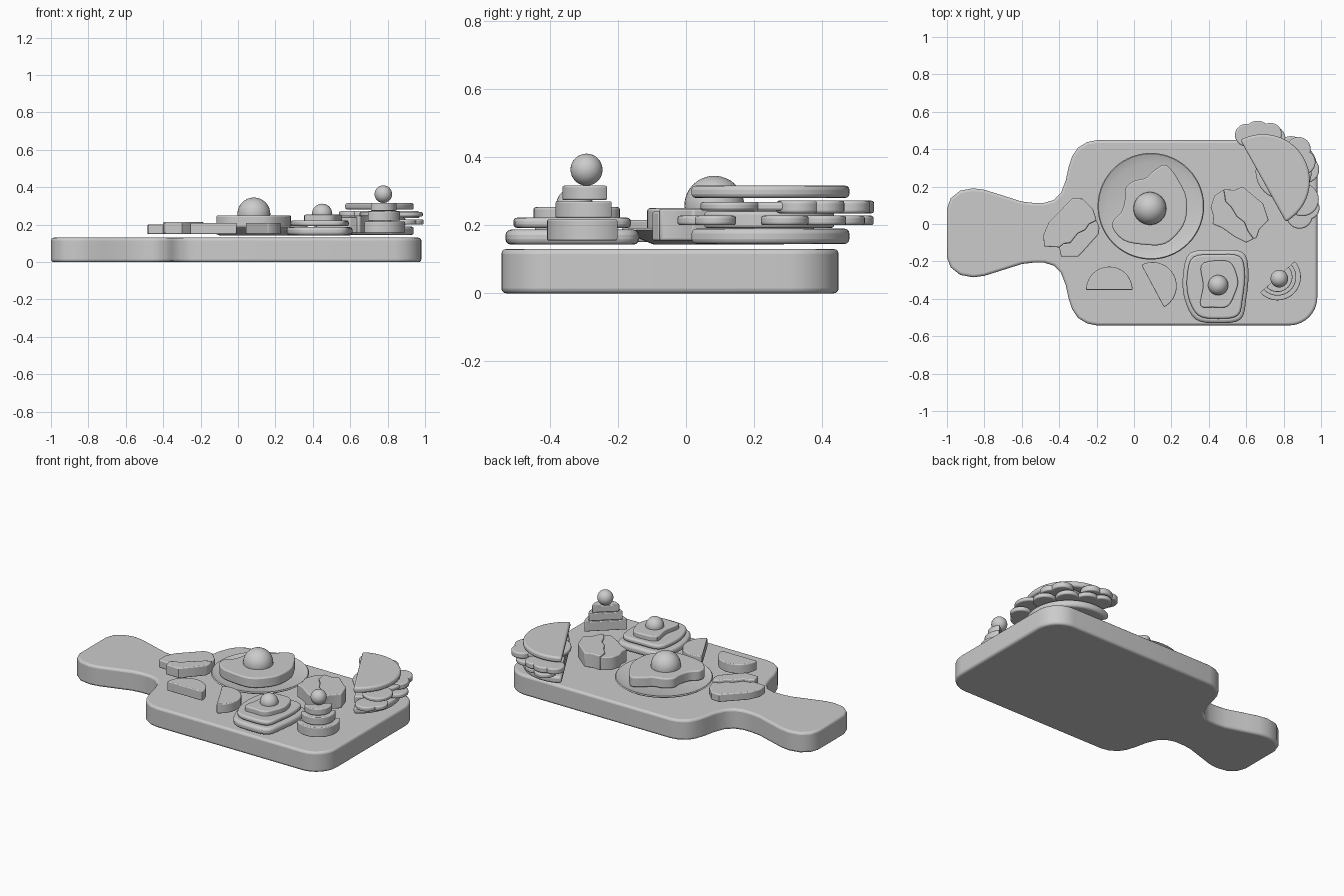
import bpy, bmesh
from math import sin, cos, pi, radians

if "Cube" in bpy.data.objects:
    bpy.data.objects.remove(bpy.data.objects["Cube"])


def finish(ob, bevel=0.0):
    bpy.context.view_layer.objects.active = ob
    ob.select_set(True)
    if bevel:
        m = ob.modifiers.new("round", 'BEVEL')
        m.width, m.segments = bevel, 3
        m.limit_method, m.angle_limit = 'ANGLE', radians(50)
    bpy.ops.object.shade_smooth_by_angle(angle=radians(40))
    ob.select_set(False)
    return ob


def from_bmesh(name, bm, bevel=0.0):
    bmesh.ops.recalc_face_normals(bm, faces=bm.faces)
    me = bpy.data.meshes.new(name)
    bm.to_mesh(me)
    bm.free()
    ob = bpy.data.objects.new(name, me)
    bpy.context.collection.objects.link(ob)
    return finish(ob, bevel)


def prism(name, pts, z0, z1, bevel=0.006):
    bm = bmesh.new()
    lo = [bm.verts.new((x, y, z0)) for x, y in pts]
    hi = [bm.verts.new((x, y, z1)) for x, y in pts]
    n = len(pts)
    bm.faces.new(lo[::-1])
    bm.faces.new(hi)
    for i in range(n):
        j = (i + 1) % n
        bm.faces.new((lo[i], lo[j], hi[j], hi[i]))
    return from_bmesh(name, bm, bevel)


def smooth_loop(pts, steps=4):
    # closed Catmull-Rom curve through the points
    out, n = [], len(pts)
    for i in range(n):
        p = [pts[(i + k) % n] for k in (-1, 0, 1, 2)]
        for s in range(steps):
            t = s / steps
            out.append(tuple(0.5 * (2 * b + (c - a) * t + (2 * a - 5 * b + 4 * c - d) * t * t
                                    + (3 * b - a - 3 * c + d) * t ** 3)
                             for a, b, c, d in zip(*p)))
    return out


def arc(cx, cy, r, a0, a1, n):
    return [(cx + r * cos(radians(a0 + (a1 - a0) * i / n)),
             cy + r * sin(radians(a0 + (a1 - a0) * i / n))) for i in range(n + 1)]


def half_disc(name, cx, cy, r, facing, z0, z1, bevel=0.005):
    return prism(name, arc(cx, cy, r, facing - 90, facing + 90, 28), z0, z1, bevel)


def disc(name, cx, cy, r, z0, z1):
    return prism(name, arc(cx, cy, r, 0, 360, 32)[:-1], z0, z1, 0.008)


def ball(name, x, y, z, r):
    bpy.ops.mesh.primitive_uv_sphere_add(segments=32, ring_count=16, radius=r, location=(x, y, z))
    bpy.context.object.name = name
    return finish(bpy.context.object)


# Serving board, half outline mirrored across its long axis
half = arc(0.83, 0.345, 0.15, 0, 90, 10) + [
    (-.2, .495), (-.25, .485), (-.3, .455), (-.33, .41), (-.35, .35), (-.365, .28),
    (-.39, .215), (-.43, .175), (-.48, .16), (-.54, .16), (-.6, .167), (-.72, .205),
    (-.8, .23), (-.86, .238), (-.93, .225), (-.98, .185), (-1, .13)]
axis = -0.047
prism("serving_board", [(x, axis + y) for x, y in half]
      + [(x, axis - y) for x, y in reversed(half)], 0.0, 0.13, 0.014)

# Shallow plate, turned profile
profile = [(0, .143), (.19, .143), (.275, .178), (.285, .186), (.28, .192), (.235, .176), (0, .172)]
bm = bmesh.new()
vs = [bm.verts.new((r, 0, z)) for r, z in profile]
es = [bm.edges.new(e) for e in zip(vs, vs[1:])]
bmesh.ops.spin(bm, geom=vs + es, cent=(0, 0, 0), axis=(0, 0, 1), angle=2 * pi, steps=56)
bmesh.ops.remove_doubles(bm, verts=bm.verts, dist=1e-5)
from_bmesh("plate", bm).location = (.09, .095, 0)

# Fried egg on the plate
egg = [(.16, .317), (.2, .29), (.24, .23), (.28, .14), (.275, .02), (.22, -.065), (.15, -.11),
       (.05, -.11), (-.05, -.09), (-.11, -.03), (-.11, .02), (-.07, .06), (-.05, .12),
       (-.045, .19), (0, .23), (.06, .245), (.1, .28)]
prism("egg_white", smooth_loop([(x, y) for x, y in egg]), .185, .25, .008)
ball("egg_yolk", .085, .083, .257, .088)

# Torn bread pieces: two halves meeting on a wavy tear
tear1 = [(-.4, -.125), (-.375, -.105), (-.34, -.1), (-.3, -.05), (-.26, -.03), (-.24, 0), (-.2, .02)]
prism("bread_left_crumb", tear1 + [(-.22, .08), (-.275, .135), (-.33, .137), (-.38, .085),
      (-.455, .01), (-.485, -.06), (-.48, -.12)], .15, .2)
prism("bread_left_crust", tear1[::-1] + [(-.39, -.175), (-.3, -.175), (-.27, -.145),
      (-.19, -.055), (-.185, -.02)], .15, .215)
tear2 = [(.48, .185), (.49, .12), (.52, .09), (.55, .04), (.59, .01), (.61, -.04), (.64, -.08)]
prism("bread_right_crust", tear2 + [(.6, -.1), (.54, -.07), (.47, -.02), (.42, 0),
      (.425, .04), (.41, .09), (.43, .15)], .155, .24)
prism("bread_right_crumb", tear2[::-1] + [(.54, .182), (.58, .2), (.64, .15), (.69, .11),
      (.72, .02), (.67, -.03), (.655, -.075)], .155, .248)

# Loose half slices
half_disc("half_slice_a", -.132, -.352, .124, 90, .15, .21)
half_disc("half_slice_b", .1, -.332, .128, 28, .15, .21)

# Stacked toast, filling, egg
toast = smooth_loop([(.3, -.155), (.44, -.14), (.58, -.15), (.612, -.25), (.6, -.4), (.57, -.51),
                     (.45, -.53), (.33, -.51), (.27, -.4), (.262, -.27)])
scaled = lambda s: [(.445 + (x - .445) * s, -.335 + (y + .335) * s) for x, y in toast]
prism("toast_base", toast, .143, .187, .016)
prism("toast_filling", scaled(.88), .192, .222, .011)
prism("toast_egg_white", smooth_loop([(.36, -.22), (.45, -.195), (.52, -.21), (.555, -.3),
      (.54, -.37), (.5, -.44), (.42, -.445), (.355, -.435), (.37, -.33)]), .215, .253, .007)
ball("toast_egg_yolk", .45, -.327, .258, .054)

# Small canape tower of half slices with a round topper
for i, (r, z0, z1) in enumerate([(.125, .155, .217), (.1, .221, .27), (.08, .274, .316)]):
    half_disc(f"canape_layer_{i + 1}", .767, -.283, r, -48, z0, z1)
ball("canape_topper", .777, -.292, .363, .047)

# Half-round sandwich: two breads and layered leaves between
half_disc("sandwich_bottom", .69, .23, .25, 29, .145, .19, .014)
half_disc("sandwich_middle", .69, .23, .205, 29, .192, .24, .008)
half_disc("sandwich_top", .69, .23, .25, 29, .28, .316, .012)
upper = [(.6, .475, .06), (.66, .48, .072), (.73, .48, .06), (.88, .4, .065),
         (.905, .33, .065)]
for i, (x, y, r) in enumerate(upper):
    disc(f"leaf_upper_{i + 1}", x, y, r, .235, .272)
for i, (x, y, r) in enumerate([(.9, .13, .088), (.8, .28, .15)]):
    disc(f"slice_upper_{i + 1}", x, y, r, .243, .268)
for i, (x, y, r) in enumerate([(.66, .485, .066), (.74, .455, .07), (.84, .4, .07), (.92, .29, .07),
                               (.93, .085, .062), (.885, .045, .07)]):
    disc(f"leaf_lower_{i + 1}", x, y, r, .2, .228)
